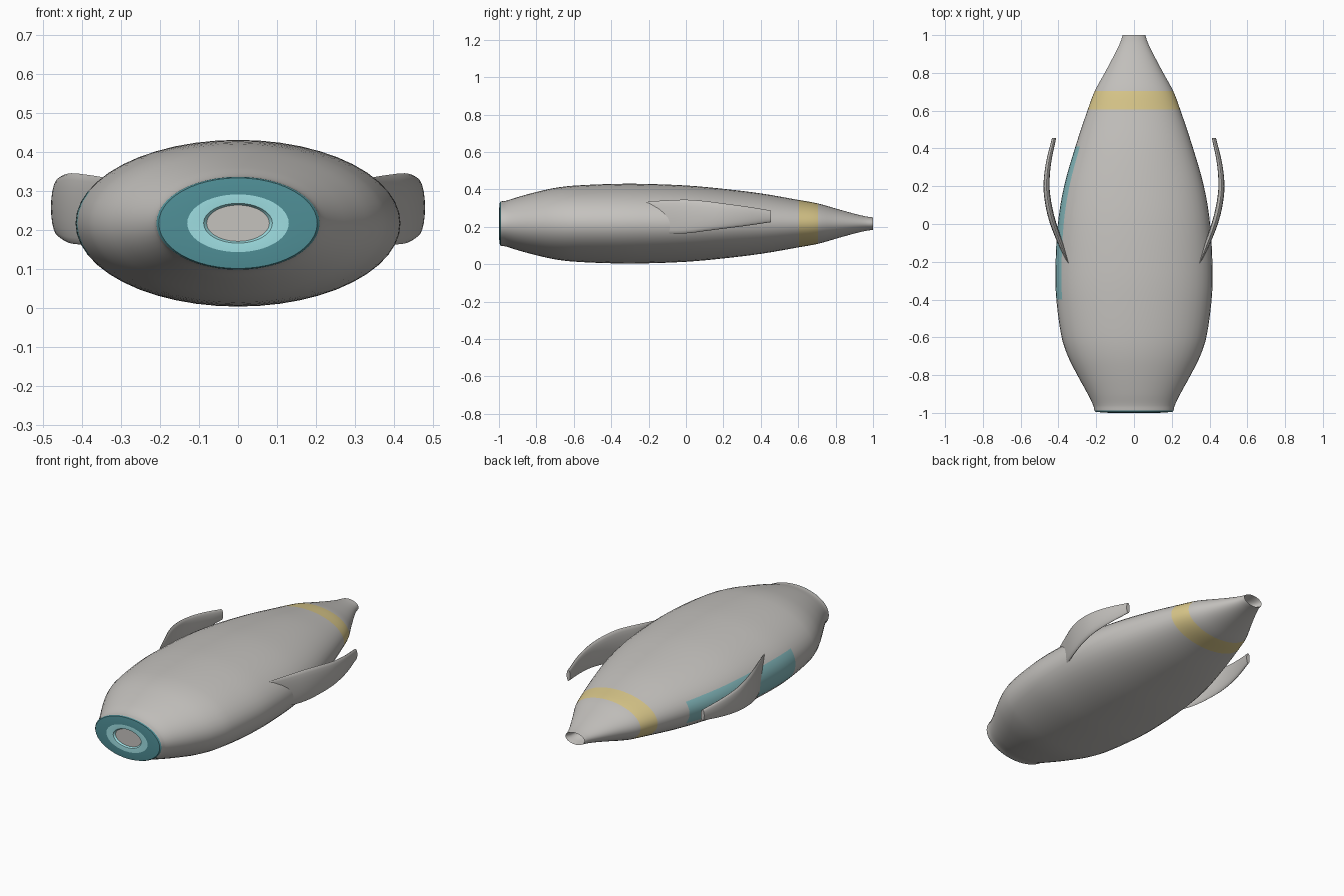
import bpy, bmesh, math

if "Cube" in bpy.data.objects:
    bpy.data.objects.remove(bpy.data.objects["Cube"])

ZC = 0.217  # height of the body axis


def material(name, r, g, b):
    lin = lambda c: c / 12.92 if c <= 0.04045 else ((c + 0.055) / 1.055) ** 2.4
    m = bpy.data.materials.new(name)
    m.diffuse_color = (lin(r), lin(g), lin(b), 1)
    m.use_nodes = True
    m.node_tree.nodes["Principled BSDF"].inputs["Base Color"].default_value = m.diffuse_color
    return m


grey = material("warm_grey", 0.77, 0.76, 0.745)
yellow = material("pale_yellow", 0.85, 0.78, 0.54)
aqua = material("muted_aqua", 0.52, 0.73, 0.745)
teal = material("dark_teal", 0.31, 0.56, 0.59)
cyan = material("light_cyan", 0.62, 0.87, 0.885)


def smooth_stations(pts, steps):
    """Catmull-Rom interpolation that passes through every station."""
    out = []
    for i in range(len(pts) - 1):
        p0, p1, p2 = pts[max(i - 1, 0)], pts[i], pts[i + 1]
        p3 = pts[min(i + 2, len(pts) - 1)]
        h = p2[0] - p1[0]
        m1 = [(c - a) / (p2[0] - p0[0]) * h for a, c in zip(p0, p2)]
        m2 = [(c - a) / (p3[0] - p1[0]) * h for a, c in zip(p1, p3)]
        for s in range(steps):
            t = s / steps
            out.append(tuple(
                (2*t**3 - 3*t**2 + 1) * a + (t**3 - 2*t**2 + t) * u
                + (3*t**2 - 2*t**3) * b + (t**3 - t**2) * v
                for a, b, u, v in zip(p1, p2, m1, m2)))
    out.append(pts[-1])
    return out


def loft(name, rings, mats, rule=None, angle=40):
    """Skin a list of point rings, cap both ends and colour faces by rule."""
    bm = bmesh.new()
    loops = [[bm.verts.new(p) for p in ring] for ring in rings]
    n = len(loops[0])
    for a, b in zip(loops, loops[1:]):
        for j in range(n):
            k = (j + 1) % n
            bm.faces.new((a[j], a[k], b[k], b[j]))
    bm.faces.new(loops[0])
    bm.faces.new(loops[-1])
    bmesh.ops.recalc_face_normals(bm, faces=bm.faces)
    if rule:
        for f in bm.faces:
            f.material_index = rule(f.calc_center_median())
    me = bpy.data.meshes.new(name)
    bm.to_mesh(me)
    bm.free()
    for m in mats:
        me.materials.append(m)
    ob = bpy.data.objects.new(name, me)
    bpy.context.collection.objects.link(ob)
    bpy.ops.object.select_all(action='DESELECT')
    ob.select_set(True)
    bpy.context.view_layer.objects.active = ob
    bpy.ops.object.shade_smooth_by_angle(angle=math.radians(angle))
    return ob


def ellipse(y, a, b, n=48):
    return [(a * math.cos(2*math.pi*j/n), y, ZC + b * math.sin(2*math.pi*j/n))
            for j in range(n)]


# Hull: (y, half width, half height)
hull = [(-0.988, 0.209, 0.119), (-0.96, 0.216, 0.123), (-0.9, 0.245, 0.142),
        (-0.8, 0.300, 0.169), (-0.7, 0.350, 0.191), (-0.6, 0.383, 0.203),
        (-0.4, 0.411, 0.212), (-0.25, 0.416, 0.213), (0.0, 0.403, 0.204),
        (0.2, 0.370, 0.186), (0.41, 0.310, 0.160), (0.605, 0.245, 0.126),
        (0.705, 0.207, 0.108), (0.8, 0.155, 0.081), (0.9, 0.102, 0.053),
        (0.96, 0.073, 0.039), (1.0, 0.060, 0.033)]
tail_recess = [(0.97, 0.048, 0.027), (0.92, 0.036, 0.02), (0.9, 0.01, 0.006)]


def hull_colour(c):
    if 0.605 < c.y < 0.705:
        return 1                                   # band around the tail
    side = math.atan2((c.z - ZC) * 1.95, -c.x)
    if -0.4 < c.y < 0.41 and abs(side) < math.radians(22.5):
        return 2                                   # panel on the left flank
    return 0


loft("hull", [ellipse(*s) for s in smooth_stations(hull, 4) + tail_recess],
     [grey, yellow, aqua], hull_colour)

# Nose: gently domed teal plate, flat light ring and a concave dish
nose = [(-0.988, 0.209, 0.119), (-0.995, 0.203, 0.116), (-1.0, 0.130, 0.074),
        (-0.998, 0.088, 0.051), (-0.985, 0.078, 0.045), (-0.972, 0.055, 0.032),
        (-0.966, 0.028, 0.016), (-0.964, 0.004, 0.002)]


def nose_colour(c):
    return 0 if math.hypot(c.x / 0.130, (c.z - ZC) / 0.074) > 1 else 1


nose_ob = loft("nose_plate", [ellipse(*s) for s in nose], [teal, cyan],
               nose_colour)
# drop the hidden cap that faces the hull
bm = bmesh.new()
bm.from_mesh(nose_ob.data)
bm.faces.ensure_lookup_table()
big = max((f for f in bm.faces if len(f.verts) > 4), key=lambda f: f.calc_area())
bmesh.ops.delete(bm, geom=[big], context='FACES_ONLY')
bmesh.ops.recalc_face_normals(bm, faces=bm.faces)
if sum(f.normal.y * f.calc_area() for f in bm.faces) > 0:
    bmesh.ops.reverse_faces(bm, faces=bm.faces)
bm.to_mesh(nose_ob.data)
bm.free()

# Side fins: (y, x centre, bottom z, top z, half thickness)
fin = [(-0.21, 0.347, 0.185, 0.335, 0.007), (-0.11, 0.386, 0.165, 0.341, 0.014),
       (0.0, 0.427, 0.165, 0.345, 0.017), (0.1, 0.452, 0.177, 0.338, 0.017),
       (0.2, 0.463, 0.190, 0.325, 0.016), (0.32, 0.453, 0.205, 0.309, 0.014),
       (0.455, 0.423, 0.225, 0.287, 0.011)]


def fin_ring(side, y, x, lo, hi, th, n=20):
    ring = []
    for j in range(n):
        t = 2 * math.pi * j / n
        c, s = math.cos(t), math.sin(t)
        ring.append((side * (x + th * c), y,
                     (lo + hi) / 2 + (hi - lo) / 2 * s))
    return ring


for label, side in (("right", 1), ("left", -1)):
    loft(label + "_fin", [fin_ring(side, *s) for s in smooth_stations(fin, 4)],
         [grey], angle=50)
